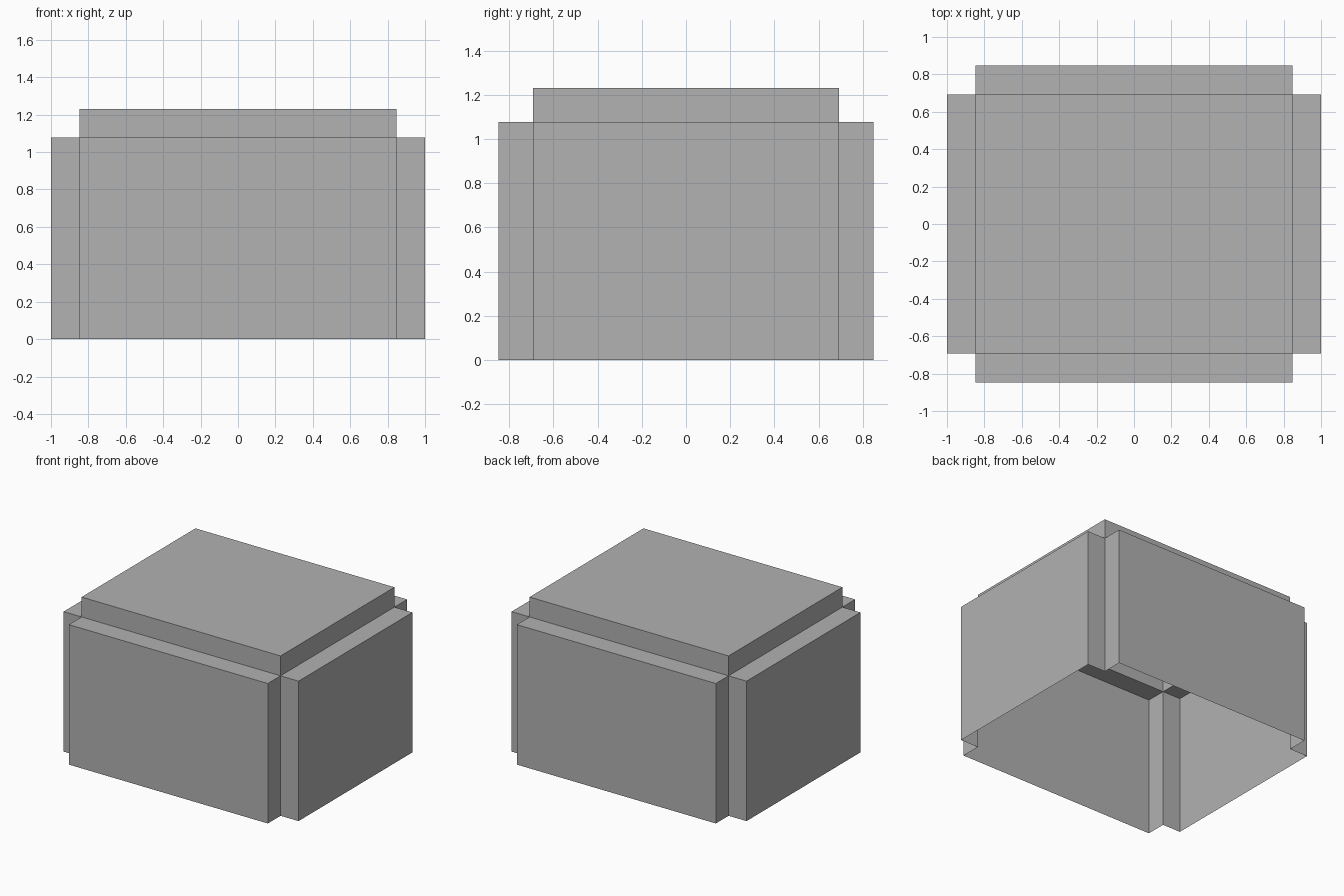
import bpy
import bmesh

if "Cube" in bpy.data.objects:
    bpy.data.objects.remove(bpy.data.objects["Cube"])

# Main dimensions
OUT_X, OUT_Y = 1.0, 0.847      # outer panel planes
IN_X, IN_Y = 0.847, 0.692      # raised lid footprint and notch corners
LEDGE_Z, TOP_Z = 1.077, 1.23

grey = bpy.data.materials.new("plain grey")
grey.diffuse_color = (0.445, 0.445, 0.445, 1.0)
grey.use_nodes = True
grey.node_tree.nodes["Principled BSDF"].inputs["Base Color"].default_value = grey.diffuse_color


def make_shell(name, quads):
    """Join quads into one open, single-walled shell."""
    bm = bmesh.new()
    for quad in quads:
        bm.faces.new([bm.verts.new(p) for p in quad])
    bmesh.ops.remove_doubles(bm, verts=bm.verts, dist=1e-5)
    mesh = bpy.data.meshes.new(name)
    bm.to_mesh(mesh)
    bm.free()
    mesh.materials.append(grey)
    obj = bpy.data.objects.new(name, mesh)
    bpy.context.collection.objects.link(obj)
    return obj


def walls(loop, z0, z1):
    """Upright quads along a counter-clockwise closed outline."""
    return [[(*a, z0), (*b, z0), (*b, z1), (*a, z1)]
            for a, b in zip(loop, loop[1:] + loop[:1])]


# Lid footprint, counter-clockwise, and outward direction of each of its sides
lid = [(-IN_X, -IN_Y), (IN_X, -IN_Y), (IN_X, IN_Y), (-IN_X, IN_Y)]
outward = [(0, -1), (1, 0), (0, 1), (-1, 0)]

# Cross-shaped outline: every lid side is pushed outwards; collect ledges too
outline, ledges = [], []
for i, (dx, dy) in enumerate(outward):
    a, b = lid[i], lid[(i + 1) % 4]
    ox, oy = dx * (OUT_X - IN_X), dy * (OUT_Y - IN_Y)
    a_out, b_out = (a[0] + ox, a[1] + oy), (b[0] + ox, b[1] + oy)
    outline += [a, a_out, b_out]
    ledges.append([(*p, LEDGE_Z) for p in (a_out, b_out, b, a)])

# Open-bottomed case: side panels with notched corners, ledges, raised lid
top = [[(*p, TOP_Z) for p in lid]]
make_shell("stepped_case",
           walls(outline, 0.0, LEDGE_Z) + ledges + walls(lid, LEDGE_Z, TOP_Z) + top)
